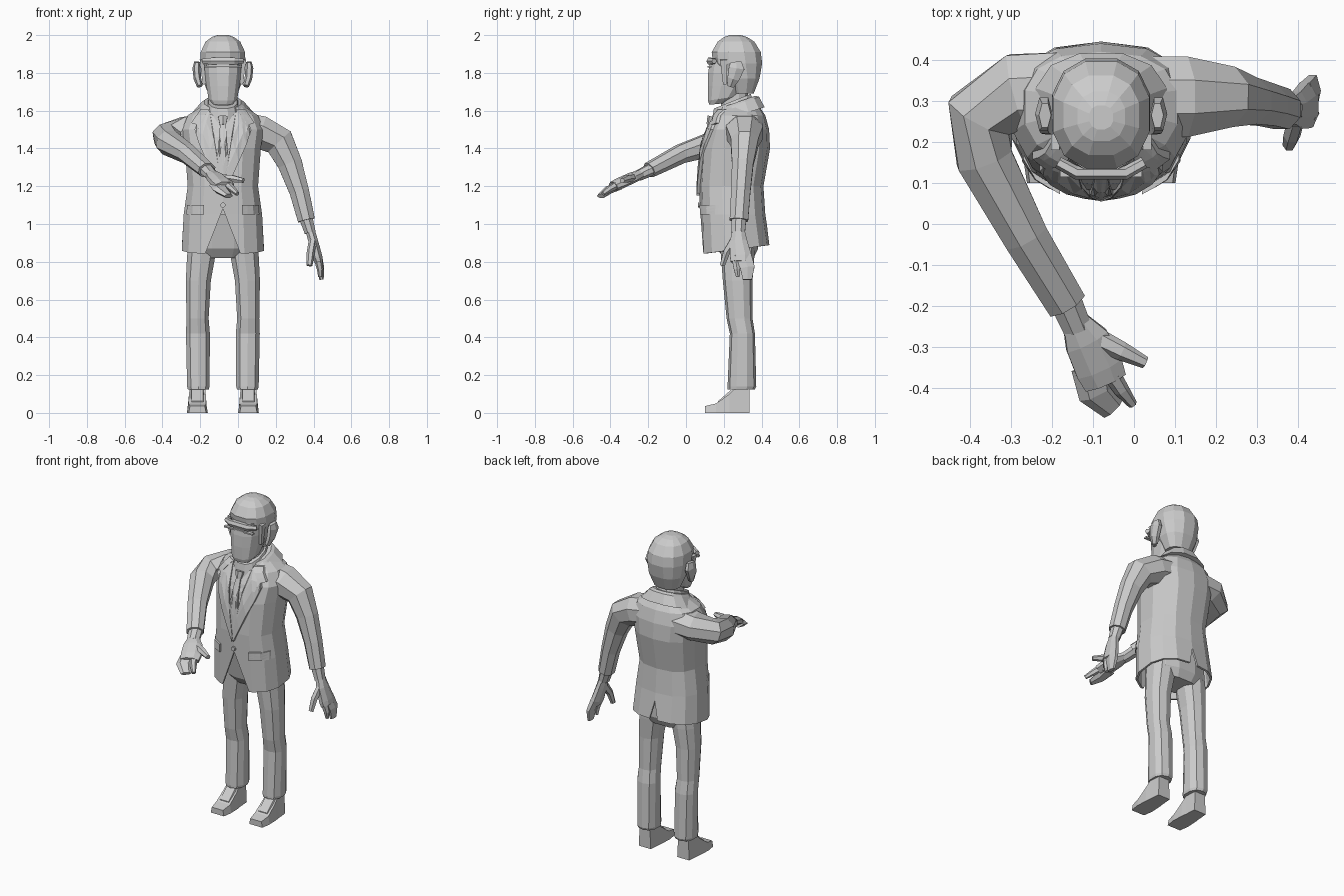
import bpy, bmesh, math
from mathutils import Vector
from mathutils.bvhtree import BVHTree

CX = -0.08  # body centre line


def finish(name, bm):
    bmesh.ops.recalc_face_normals(bm, faces=bm.faces)
    me = bpy.data.meshes.new(name)
    bm.to_mesh(me)
    bm.free()
    ob = bpy.data.objects.new(name, me)
    bpy.context.collection.objects.link(ob)
    return ob


def loft(name, rings, cap0=True, cap1=True):
    bm = bmesh.new()
    vs = [[bm.verts.new(p) for p in r] for r in rings]
    n = len(vs[0])
    for a, b in zip(vs, vs[1:]):
        for i in range(n):
            j = (i + 1) % n
            bm.faces.new((a[i], a[j], b[j], b[i]))
    if cap0:
        bm.faces.new(vs[0][::-1])
    if cap1:
        bm.faces.new(vs[-1])
    return finish(name, bm)


def section(z, rx, y0, y1, cx=CX, n=12, e=0.85, tilt=0.0):
    """Horizontal rounded section between front y0 and back y1."""
    cy, ry, out = (y0 + y1) / 2, (y1 - y0) / 2, []
    for i in range(n):
        t = 2 * math.pi * (i + 0.5) / n
        c, s = math.cos(t), math.sin(t)
        x = math.copysign(abs(c) ** e, c) * rx
        y = math.copysign(abs(s) ** e, s) * ry
        out.append((cx + x, cy + y, z + tilt * y))
    return out


def tube(name, path, wide, n=8):
    """path: (x, y, z, radius along wide, radius across)."""
    pts, rings, w = [Vector(p[:3]) for p in path], [], Vector(wide)
    for i, p in enumerate(pts):
        t = (pts[min(i + 1, len(pts) - 1)] - pts[max(i - 1, 0)]).normalized()
        u = (w - t * w.dot(t)).normalized()
        v = t.cross(u)
        ring = []
        for k in range(n):
            g = 2 * math.pi * (k + 0.5) / n
            ring.append(p + u * math.cos(g) * path[i][3] * 1.06 + v * math.sin(g) * path[i][4] * 1.06)
        rings.append(ring)
    return loft(name, rings)


# jacket body: open shell with a slanted hem
jacket = loft("jacket", [
    section(0.865, 0.222, 0.08, 0.445, n=14, e=0.8, tilt=0.13),
    section(1.05, 0.212, 0.075, 0.42, n=14, e=0.8),
    section(1.2, 0.19, 0.07, 0.41, n=14, e=0.8),
    section(1.4, 0.205, 0.08, 0.445, n=14, e=0.8),
    section(1.5, 0.22, 0.11, 0.44, n=14, e=0.8),
    section(1.575, 0.19, 0.15, 0.42, n=14, e=0.8),
    section(1.62, 0.12, 0.19, 0.39, n=14)], cap0=False)
surface = BVHTree.FromPolygons([v.co.copy() for v in jacket.data.vertices],
                               [tuple(p.vertices) for p in jacket.data.polygons])


def front(x, z, lift):
    hit = surface.ray_cast(Vector((x, -1, z)), Vector((0, 1, 0)))[0]
    return Vector((x, (hit.y if hit else 0.19) - lift, z))


def drape(name, outline, lift, side=1):
    """Flat cloth piece laid on the jacket front; x is measured from the centre line."""
    bm = bmesh.new()
    bm.faces.new([bm.verts.new((CX + side * x, 0, z)) for x, z in outline])
    bmesh.ops.triangulate(bm, faces=bm.faces)
    bmesh.ops.subdivide_edges(bm, edges=bm.edges, cuts=2, use_grid_fill=True)
    for v in bm.verts:
        v.co = front(v.co.x, v.co.z, lift)
    top = list(bm.faces)
    ext = bmesh.ops.extrude_face_region(bm, geom=top)
    for v in ext["geom"]:
        if isinstance(v, bmesh.types.BMVert):
            v.co.y += lift + 0.006
    return finish(name, bm)


shell = jacket.modifiers.new("thickness", "SOLIDIFY")
shell.thickness, shell.offset = 0.012, -1


# front opening and back vent
def notch(name, half, z0, z1, y0, y1):
    ob = loft(name, [[(CX - half, y, z0), (CX + half, y, z0), (CX, y, z1)] for y in (y0, y1)])
    ob.hide_render = True
    ob.hide_set(True)
    cut = jacket.modifiers.new(name, "BOOLEAN")
    cut.object, cut.operation, cut.solver = ob, "DIFFERENCE", "EXACT"


notch("front_opening_cutter", 0.11, 0.8, 1.08, -0.1, 0.22)
notch("back_vent_cutter", 0.045, 0.82, 1.0, 0.3, 0.6)

# shirt front, tie
drape("shirt_front", [(-0.07, 1.59), (0, 1.2), (0.07, 1.59)], 0.004)
drape("tie", [(-0.014, 1.54), (-0.032, 1.32), (0, 1.2), (0.032, 1.32), (0.014, 1.54)], 0.012)
tube("tie_knot", [(CX, 0.125, 1.525, 0.018, 0.016), (CX, 0.135, 1.57, 0.028, 0.02)], (1, 0, 0), 6)

# lapels, pocket flaps, mirrored
for s, side in ((-1, "right"), (1, "left")):
    drape("lapel_" + side, [(0.07, 1.6), (0.115, 1.59), (0.15, 1.5), (0.125, 1.42), (0.005, 1.15), (0.0, 1.19)], 0.016, s)
    drape("collar_lapel_" + side, [(0.07, 1.605), (0.12, 1.605), (0.168, 1.535), (0.135, 1.525)], 0.018, s)
    drape("pocket_flap_" + side, [(0.1, 1.1), (0.19, 1.1), (0.193, 1.05), (0.1, 1.05)], 0.014, s)

# buttons
for z in (1.17, 1.1):
    p = front(CX, z, 0.0)
    tube("button", [(CX, p.y - 0.01, z, 0.013, 0.013), (CX, p.y + 0.005, z, 0.013, 0.013)], (1, 0, 0))

# collars and neck
loft("jacket_collar", [section(1.58, 0.165, 0.16, 0.42, tilt=0.3),
                       section(1.635, 0.115, 0.165, 0.39, tilt=0.35),
                       section(1.645, 0.1, 0.17, 0.37, tilt=0.35)])
loft("shirt_collar", [section(1.575, 0.1, 0.128, 0.37, tilt=0.45),
                      section(1.65, 0.078, 0.145, 0.345, tilt=0.4)])
loft("neck", [section(1.55, 0.065, 0.18, 0.33), section(1.75, 0.065, 0.19, 0.33)])

# head: face and hair
loft("face", [section(1.635, 0.055, 0.122, 0.2, tilt=0.1), section(1.665, 0.078, 0.114, 0.28, tilt=0.15),
              section(1.73, 0.09, 0.112, 0.33), section(1.8, 0.1, 0.114, 0.36),
              section(1.88, 0.1, 0.125, 0.37)])
loft("hair", [section(1.69, 0.08, 0.24, 0.36), section(1.77, 0.112, 0.2, 0.392),
              section(1.85, 0.123, 0.14, 0.407), section(1.91, 0.121, 0.132, 0.4),
              section(1.965, 0.095, 0.165, 0.365), section(1.99, 0.06, 0.2, 0.325),
              section(2.0, 0.03, 0.23, 0.29)])
tube("brow", [(CX - 0.105, 0.15, 1.862, 0.014, 0.014), (CX - 0.06, 0.125, 1.862, 0.02, 0.016),
              (CX + 0.06, 0.125, 1.862, 0.02, 0.016), (CX + 0.105, 0.15, 1.862, 0.014, 0.014)], (0, 0, 1), 6)
tube("eye_line", [(CX - 0.1, 0.125, 1.832, 0.006, 0.014), (CX + 0.1, 0.125, 1.832, 0.006, 0.014)], (0, 0, 1), 4)

# pelvis
loft("trouser_seat", [section(0.82, 0.15, 0.2, 0.36), section(0.87, 0.185, 0.16, 0.385),
                      section(1.05, 0.185, 0.12, 0.385)])

for s, side in ((-1, "right"), (1, "left")):
    def X(d):
        return CX + s * d
    # ears and sideburns
    tube("ear_" + side, [(X(0.122), 0.235, 1.73, 0.02, 0.015), (X(0.135), 0.25, 1.77, 0.034, 0.019),
                         (X(0.14), 0.268, 1.825, 0.045, 0.02), (X(0.137), 0.265, 1.858, 0.032, 0.014)], (0, 1, 0), 6)
    tube("sideburn_" + side, [(X(0.098), 0.205, 1.74, 0.012, 0.012), (X(0.112), 0.2, 1.87, 0.026, 0.014)], (0, 1, 0), 4)
    # trouser legs
    loft("trouser_leg_" + side, [
        section(0.125, 0.058, 0.22, 0.365, X(0.13), 10),
        section(0.14, 0.062, 0.22, 0.372, X(0.13), 10),
        section(0.42, 0.066, 0.232, 0.365, X(0.132), 10),
        section(0.5, 0.061, 0.215, 0.352, X(0.134), 10),
        section(0.7, 0.069, 0.195, 0.352, X(0.13), 10),
        section(0.83, 0.078, 0.185, 0.362, X(0.115), 10),
        section(0.95, 0.08, 0.175, 0.365, X(0.1), 10)])
    # shoes: sections along y
    loft("shoe_" + side, [
        [(X(0.135 + a * w), y, 0) for a in (-1, 1)] + [(X(0.135 + a * w * 0.85), y, h) for a in (1, -1)]
        for y, w, h in ((0.1, 0.046, 0.036), (0.16, 0.055, 0.05), (0.23, 0.052, 0.1),
                        (0.26, 0.048, 0.13), (0.335, 0.042, 0.13))])
    loft("shoe_tongue_" + side, [
        [(X(0.135 + a * 0.036), y, z) for a in (-1, 1)] + [(X(0.135 + a * 0.03), y, z + 0.022) for a in (1, -1)]
        for y, z in ((0.17, 0.04), (0.25, 0.11))])

# lowered arm
Y, Z = (0, 1, 0), (0, 0, 1)
tube("left_sleeve", [(0.03, 0.31, 1.5, 0.1, 0.09), (0.12, 0.31, 1.485, 0.1, 0.09),
                     (0.22, 0.31, 1.435, 0.075, 0.082), (0.275, 0.3, 1.32, 0.058, 0.066),
                     (0.325, 0.29, 1.17, 0.052, 0.053), (0.362, 0.28, 1.02, 0.05, 0.046)], Y)
tube("left_cuff", [(0.36, 0.28, 1.03, 0.04, 0.036), (0.382, 0.277, 0.955, 0.036, 0.03)], Y)
tube("left_palm", [(0.378, 0.278, 0.98, 0.03, 0.025), (0.398, 0.278, 0.91, 0.046, 0.026),
                   (0.418, 0.29, 0.83, 0.058, 0.028), (0.428, 0.29, 0.8, 0.054, 0.024)], Y)
tube("left_fingers", [(0.42, 0.305, 0.83, 0.045, 0.023), (0.437, 0.325, 0.77, 0.042, 0.018),
                      (0.442, 0.325, 0.705, 0.026, 0.011)], Y, 6)
tube("left_index", [(0.42, 0.26, 0.83, 0.022, 0.022), (0.435, 0.27, 0.76, 0.018, 0.016),
                    (0.435, 0.275, 0.72, 0.011, 0.01)], Y, 6)
tube("left_thumb", [(0.395, 0.255, 0.91, 0.025, 0.02), (0.385, 0.215, 0.85, 0.02, 0.02),
                    (0.378, 0.192, 0.78, 0.014, 0.015)], Y, 6)

# raised arm
tube("right_sleeve", [(-0.18, 0.32, 1.5, 0.085, 0.1), (-0.28, 0.32, 1.49, 0.078, 0.098),
                      (-0.375, 0.265, 1.46, 0.07, 0.085), (-0.365, 0.16, 1.43, 0.066, 0.07),
                      (-0.265, -0.03, 1.37, 0.05, 0.056), (-0.165, -0.195, 1.285, 0.04, 0.05)], Z)
tube("right_cuff", [(-0.17, -0.18, 1.29, 0.032, 0.04), (-0.138, -0.255, 1.255, 0.028, 0.036)], Z)
tube("right_palm", [(-0.145, -0.235, 1.265, 0.024, 0.032), (-0.115, -0.285, 1.245, 0.027, 0.056),
                    (-0.085, -0.35, 1.215, 0.028, 0.06), (-0.07, -0.385, 1.2, 0.024, 0.054)], Z)
tube("right_fingers", [(-0.1, -0.35, 1.205, 0.024, 0.05), (-0.09, -0.41, 1.18, 0.02, 0.045),
                       (-0.05, -0.45, 1.148, 0.012, 0.03)], Z, 6)
tube("right_index", [(-0.065, -0.35, 1.215, 0.022, 0.022), (-0.03, -0.405, 1.185, 0.017, 0.018),
                     (-0.003, -0.44, 1.16, 0.011, 0.011)], Z, 6)
tube("right_thumb", [(-0.1, -0.275, 1.245, 0.02, 0.026), (-0.03, -0.31, 1.24, 0.02, 0.022),
                     (0.028, -0.338, 1.23, 0.013, 0.014)], Z, 6)
